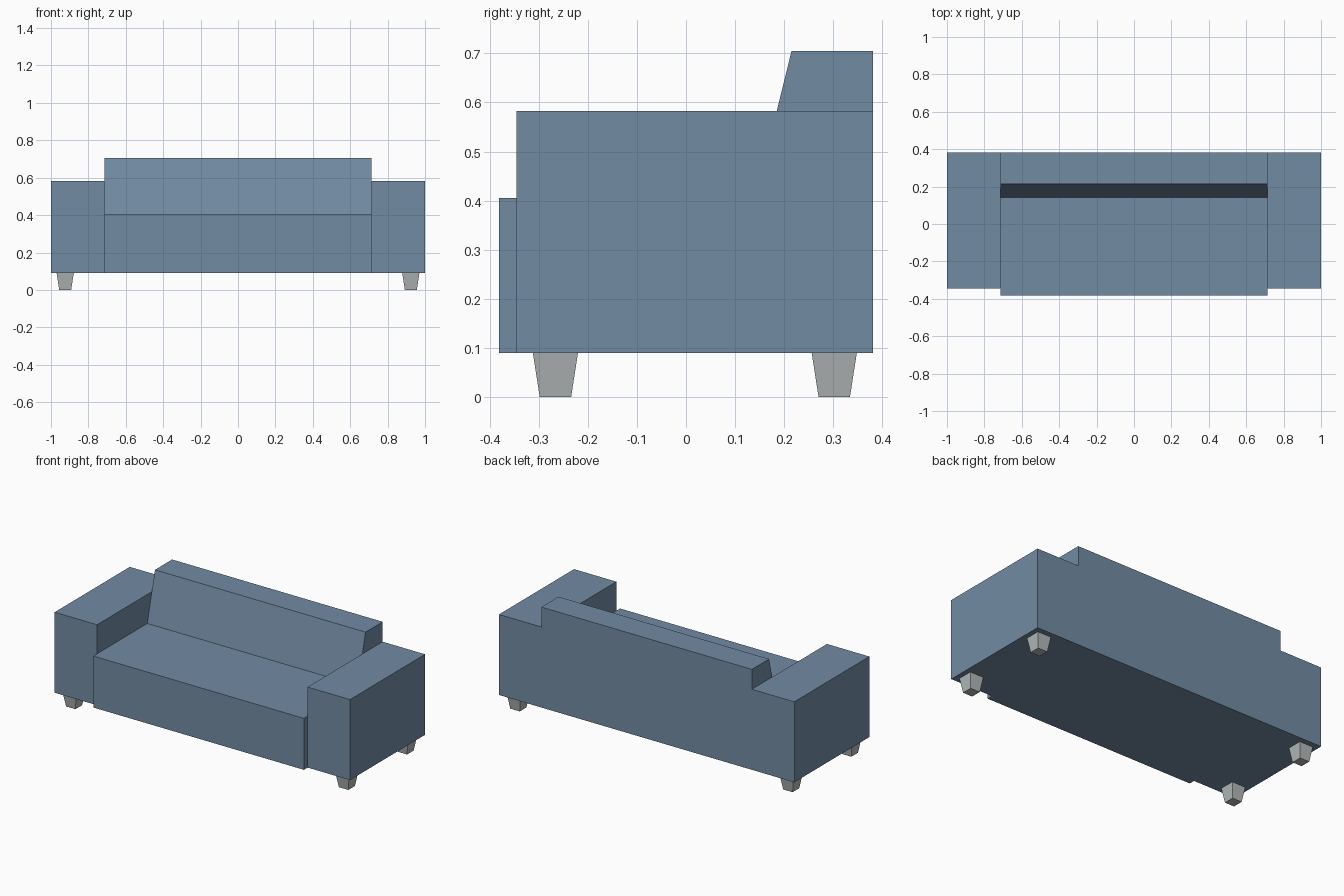
import bpy
import bmesh
from mathutils import Vector

default = bpy.data.objects.get("Cube")
if default:
    bpy.data.objects.remove(default, do_unlink=True)


def make_material(name, rgb):
    mat = bpy.data.materials.new(name)
    mat.use_nodes = True
    color = (*rgb, 1.0)
    mat.diffuse_color = color
    mat.node_tree.nodes["Principled BSDF"].inputs["Base Color"].default_value = color
    return mat


fabric = make_material("blue_grey_fabric", (0.17, 0.26, 0.37))
metal = make_material("light_grey_leg", (0.45, 0.48, 0.48))


def add_object(name, bm, mat):
    bmesh.ops.recalc_face_normals(bm, faces=bm.faces)
    mesh = bpy.data.meshes.new(name)
    bm.to_mesh(mesh)
    bm.free()
    mesh.materials.append(mat)
    obj = bpy.data.objects.new(name, mesh)
    bpy.context.collection.objects.link(obj)
    return obj


def extrude_profile(name, profile, x0, x1, mat):
    """Extrude a closed (y, z) side profile from x0 to x1."""
    bm = bmesh.new()
    face = bm.faces.new([bm.verts.new((x0, y, z)) for y, z in profile])
    result = bmesh.ops.extrude_face_region(bm, geom=[face])
    verts = [v for v in result["geom"] if isinstance(v, bmesh.types.BMVert)]
    bmesh.ops.translate(bm, verts=verts, vec=Vector((x1 - x0, 0, 0)))
    return add_object(name, bm, mat)


def tapered_leg(name, x, y, height, top, bottom):
    """Square leg that narrows towards the floor."""
    bm = bmesh.new()
    bmesh.ops.create_cube(bm, size=1)
    for v in bm.verts:
        width = top if v.co.z > 0 else bottom
        v.co = (x + v.co.x * width, y + v.co.y * width, (v.co.z + 0.5) * height)
    return add_object(name, bm, metal)


BASE, ARM_TOP, SEAT_TOP, BACK_TOP = 0.09, 0.583, 0.405, 0.705
FRONT, ARM_FRONT, REAR = -0.381, -0.345, 0.381
INNER, OUTER = 0.713, 1.0

# Seat and sloping backrest share one side profile
seat_profile = [(FRONT, BASE), (FRONT, SEAT_TOP), (0.141, SEAT_TOP),
                (0.215, BACK_TOP), (REAR, BACK_TOP), (REAR, BASE)]
extrude_profile("seat_and_backrest", seat_profile, -INNER, INNER, fabric)

# Arms and legs, mirrored left and right
arm_profile = [(ARM_FRONT, BASE), (ARM_FRONT, ARM_TOP),
               (REAR, ARM_TOP), (REAR, BASE)]
for side, sign in (("left", 1), ("right", -1)):
    extrude_profile(f"{side}_arm", arm_profile, sign * INNER, sign * OUTER, fabric)
    for end, y in (("front", -0.266), ("back", 0.302)):
        tapered_leg(f"{end}_{side}_leg", sign * 0.924, y, BASE, 0.092, 0.064)
